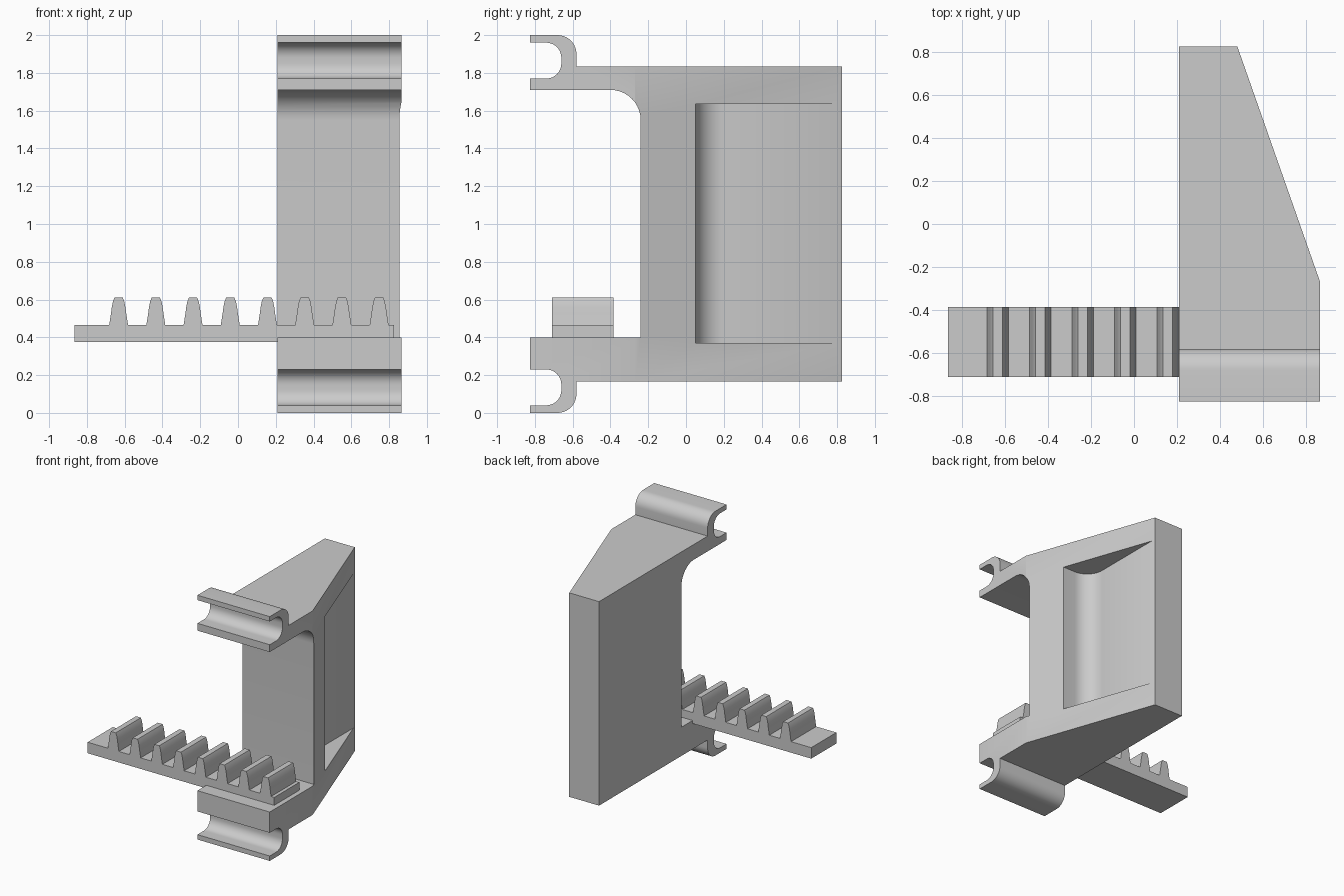
import bpy, bmesh, math
from mathutils import Vector

cube = bpy.data.objects.get("Cube")
if cube:
    bpy.data.objects.remove(cube, do_unlink=True)

GREY = (0.6, 0.6, 0.6, 1.0)
grey = bpy.data.materials.new("plain grey")
grey.use_nodes = True
grey.diffuse_color = GREY
grey.node_tree.nodes["Principled BSDF"].inputs["Base Color"].default_value = GREY


def arc(cx, cy, r, start, end, steps=10):
    """Points along an arc, angles in degrees."""
    angles = [math.radians(start + (end - start) * i / steps) for i in range(steps + 1)]
    return [(cx + r * math.cos(a), cy + r * math.sin(a)) for a in angles]


def prism(name, points, axis, low, high):
    """Extrude a closed profile along an axis; x takes (y,z), y takes (x,z), z takes (x,y)."""
    place = {"x": lambda a, b: (low, a, b),
             "y": lambda a, b: (a, low, b),
             "z": lambda a, b: (a, b, low)}[axis]
    bm = bmesh.new()
    face = bm.faces.new([bm.verts.new(place(a, b)) for a, b in points])
    grown = bmesh.ops.extrude_face_region(bm, geom=[face])["geom"]
    move = Vector([(high - low) * (axis == k) for k in "xyz"])
    bmesh.ops.translate(bm, vec=move, verts=[v for v in grown if isinstance(v, bmesh.types.BMVert)])
    bmesh.ops.recalc_face_normals(bm, faces=bm.faces)
    mesh = bpy.data.meshes.new(name)
    bm.to_mesh(mesh)
    bm.free()
    obj = bpy.data.objects.new(name, mesh)
    bpy.context.collection.objects.link(obj)
    mesh.materials.append(grey)
    return obj


def activate(obj):
    bpy.ops.object.select_all(action="DESELECT")
    obj.select_set(True)
    bpy.context.view_layer.objects.active = obj


def cut(obj, cutter):
    cutter.hide_render = True
    mod = obj.modifiers.new("cut", "BOOLEAN")
    mod.operation = "DIFFERENCE"
    mod.solver = "EXACT"
    mod.object = cutter
    activate(obj)
    bpy.ops.object.modifier_apply(modifier=mod.name)
    bpy.data.objects.remove(cutter, do_unlink=True)


def smooth(obj):
    activate(obj)
    bpy.ops.object.shade_smooth_by_angle(angle=math.radians(30))


# Bracket side profile (y, z): hooked clips on two arms joined by a tall back
FRONT, BACK = -0.825, 0.825
hook_outer = arc(-0.68, 1.9, 0.1, 90, 0)
hook_inner = arc(-0.74, 1.85, 0.08, -90, 0) + arc(-0.74, 1.88, 0.08, 0, 90)
upper = [(FRONT, 2.0)] + hook_outer + [(-0.58, 1.835), (BACK, 1.835)]
lower = [(y, 2.0 - z) for y, z in reversed(upper)]
lower_hook = [(y, 2.0 - z) for y, z in reversed(hook_inner)]
profile = (upper + lower
           + [(FRONT, 0.04)] + lower_hook + [(FRONT, 0.23), (FRONT, 0.4), (-0.24, 0.4)]
           + arc(-0.4, 1.55, 0.16, 0, 90)
           + [(FRONT, 1.71), (FRONT, 1.77)] + hook_inner + [(FRONT, 1.96)])
bracket = prism("bracket", profile, "x", 0.21, 0.865)

# Slanted outer side
cut(bracket, prism("slant_cutter", [(0.865, -0.27), (0.48, BACK), (0.445, 0.925),
                                    (1.2, 0.925), (1.2, -0.27)], "z", -0.2, 2.2))

# Rounded pocket in the slanted side
pocket = [(1.1, 0.05)] + arc(0.64, 0.2, 0.15, 270, 180) + [(0.49, 0.95), (1.1, 0.95)]
cut(bracket, prism("pocket_cutter", pocket, "z", 0.37, 1.635))
smooth(bracket)

# Toothed rack (x, z): half a tooth outline mirrored and repeated along the bar
half_tooth = [(0.05, 0.465), (0.045, 0.497), (0.04, 0.53), (0.036, 0.56), (0.03, 0.59), (0.022, 0.61)]
tooth = [(-x, z) for x, z in half_tooth] + half_tooth[::-1]
outline = [(0.825, 0.375), (-0.865, 0.375), (-0.865, 0.465)]
for i in range(8):
    outline += [(-0.632 + 0.197 * i + x, z) for x, z in tooth]
outline.append((0.825, 0.465))
rack = prism("toothed_rack", outline, "y", -0.71, -0.385)
smooth(rack)
